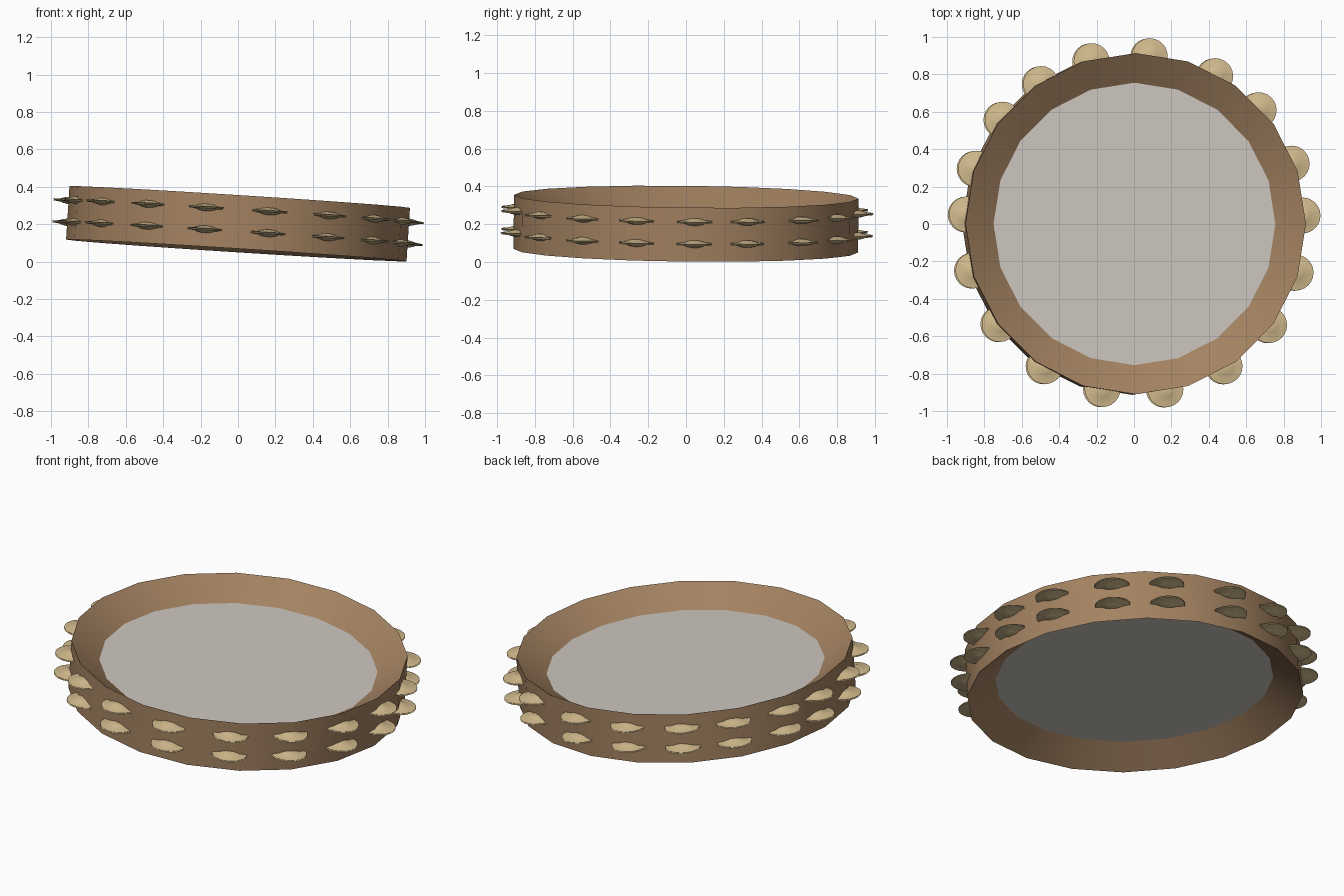
import bpy, bmesh, math
from mathutils import Matrix, Vector

if "Cube" in bpy.data.objects:
    bpy.data.objects.remove(bpy.data.objects["Cube"])

# whole instrument rests slightly tilted
TILT = (Matrix.Translation((0, 0, 0.2025))
        @ Matrix.Rotation(math.radians(-0.63), 4, 'X')
        @ Matrix.Rotation(math.radians(3.65), 4, 'Y'))


def material(name, rgb):
    m = bpy.data.materials.new(name)
    m.diffuse_color = (*rgb, 1)
    m.use_nodes = True
    m.node_tree.nodes["Principled BSDF"].inputs["Base Color"].default_value = m.diffuse_color
    return m


wood = material("brown wood", (0.367, 0.223, 0.119))
skin = material("pale grey skin", (0.61, 0.57, 0.52))
brass = material("pale brass", (0.65, 0.50, 0.27))


def lathe(name, profile, sides, mat, closed=False):
    """Revolve (radius, z) points about z; open profiles get end caps."""
    bm = bmesh.new()
    rings = []
    for r, z in profile:
        rings.append([bm.verts.new((r * math.cos(2 * math.pi * i / sides),
                                    r * math.sin(2 * math.pi * i / sides), z))
                      for i in range(sides)])
    pairs = list(zip(rings, rings[1:]))
    if closed:
        pairs.append((rings[-1], rings[0]))
    else:
        bm.faces.new(rings[0])
        bm.faces.new(rings[-1])
    for a, b in pairs:
        for i in range(sides):
            j = (i + 1) % sides
            bm.faces.new((a[i], a[j], b[j], b[i]))
    bmesh.ops.recalc_face_normals(bm, faces=bm.faces[:])
    me = bpy.data.meshes.new(name)
    bm.to_mesh(me)
    bm.free()
    me.materials.append(mat)
    me.shade_smooth()
    me.set_sharp_from_angle(angle=math.radians(30))
    return me


def place(name, me, matrix):
    ob = bpy.data.objects.new(name, me)
    bpy.context.collection.objects.link(ob)
    ob.matrix_world = matrix
    return ob


# wooden hoop: straight outside, sloping inward to the skin on both sides
hoop = [(0.755, 0.038), (0.912, 0.143), (0.912, -0.143), (0.755, -0.038)]
place("hoop", lathe("hoop", hoop, 20, wood, closed=True), TILT)

# drum skin filling the hoop
place("drum_skin", lathe("drum_skin", [(0.755, 0.038), (0.755, -0.038)], 20, skin), TILT)

# jingle: a pair of small cymbals, shaped like a thin lens with a centre dome
half = [(0.02, 0.019), (0.042, 0.014), (0.055, 0.009), (0.096, 0.004)]
edge = [(0.09, 0.001), (0.09, -0.001)]
jingle = lathe("jingle", half + edge + [(r, -z) for r, z in reversed(half)], 24, brass)

# two rows of jingles around the hoop, unevenly spaced
angles = (84.9, 61.4, 42.5, 21, 2.9, -16.8, -36.9, -57.7, -79.5,
          -101.1, -122.3, -143.5, -163.9, 176.8, 160.9, 141.8, 123.9, 104.9)
for row, z in (("upper", 0.067), ("lower", -0.05)):
    for a in angles:
        t = math.radians(a)
        pos = Vector((0.9 * math.cos(t), 0.9 * math.sin(t), z))
        place(f"{row}_jingle", jingle, TILT @ Matrix.Translation(pos))
